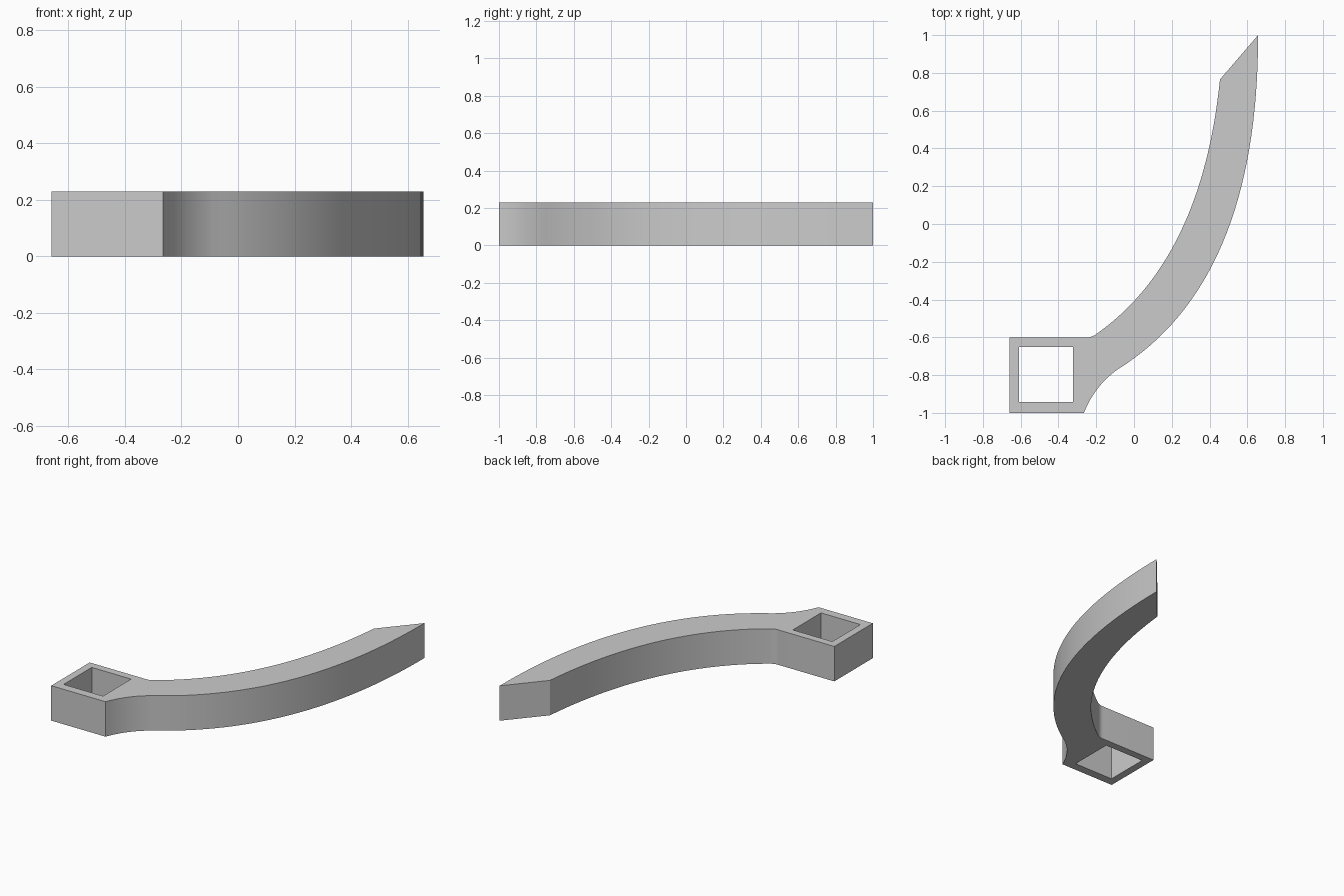
import bpy, bmesh, math
from mathutils import Vector

cube = bpy.data.objects.get("Cube")
if cube:
    bpy.data.objects.remove(cube, do_unlink=True)

HEIGHT = 0.23


def arc(a, control, b, steps):
    """Points of a quadratic curve from a to b."""
    a, control, b = Vector(a), Vector(control), Vector(b)
    ts = [i / steps for i in range(steps + 1)]
    return [a * (1 - t) ** 2 + control * 2 * t * (1 - t) + b * t * t for t in ts]


def add_loop(bm, points):
    verts = [bm.verts.new((p[0], p[1], 0)) for p in points]
    for i, v in enumerate(verts):
        bm.edges.new((verts[i - 1], v))


# Outline: square socket, lower fillet, outer arm, slanted tip, inner arm
outline = [(-0.66, -0.6), (-0.66, -1.0)]
outline += arc((-0.265, -1.0), (-0.21, -0.86), (-0.09, -0.772), 10)
outline += arc((-0.09, -0.772), (0.657, -0.31), (0.657, 1.0), 32)[1:]
outline += arc((0.455, 0.765), (0.358, -0.19), (-0.2, -0.583), 32)
outline += arc((-0.2, -0.583), (-0.228, -0.604), (-0.26, -0.6), 5)[1:]
hole = [(-0.61, -0.943), (-0.323, -0.943), (-0.323, -0.65), (-0.61, -0.65)]

# Fill the outline around the socket hole and extrude it upward
bm = bmesh.new()
add_loop(bm, outline)
add_loop(bm, hole)
bmesh.ops.triangle_fill(bm, use_beauty=True, use_dissolve=False, edges=bm.edges[:])
top = bmesh.ops.extrude_face_region(bm, geom=bm.faces[:], use_keep_orig=True)
bmesh.ops.translate(bm, vec=(0, 0, HEIGHT),
                    verts=[g for g in top["geom"] if isinstance(g, bmesh.types.BMVert)])
bmesh.ops.recalc_face_normals(bm, faces=bm.faces[:])
mesh = bpy.data.meshes.new("curved_arm")
bm.to_mesh(mesh)
bm.free()

# Plain grey material
grey = bpy.data.materials.new("plain grey")
grey.use_nodes = True
colour = (0.6, 0.6, 0.6, 1)
grey.diffuse_color = colour
grey.node_tree.nodes["Principled BSDF"].inputs["Base Color"].default_value = colour
mesh.materials.append(grey)

arm = bpy.data.objects.new("curved_arm_with_socket", mesh)
bpy.context.collection.objects.link(arm)
bpy.context.view_layer.objects.active = arm
arm.select_set(True)
bpy.ops.object.shade_smooth_by_angle(angle=math.radians(30))
